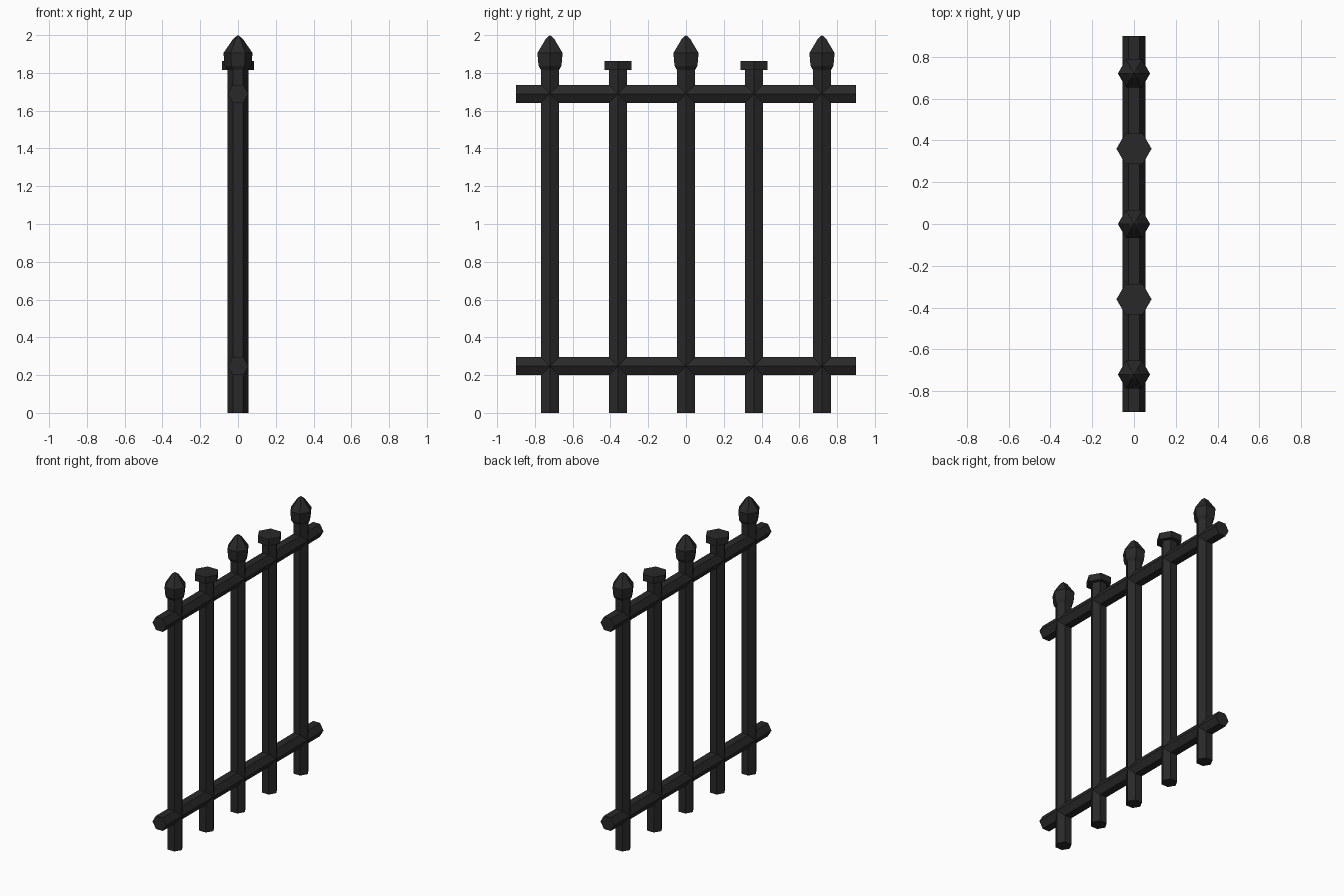
import bpy, bmesh
from math import cos, sin, pi

if "Cube" in bpy.data.objects:
    bpy.data.objects.remove(bpy.data.objects["Cube"])

SIDES = 6


def lathe(name, profile, location=(0, 0, 0), rotation=(0, 0, 0)):
    """Closed six-sided solid from (radius, height) rings; radius 0 makes a tip."""
    bm = bmesh.new()
    rings = []
    for r, z in profile:
        if r == 0:
            rings.append([bm.verts.new((0, 0, z))] * SIDES)
        else:
            rings.append([bm.verts.new((r * cos(2 * pi * i / SIDES), r * sin(2 * pi * i / SIDES), z))
                          for i in range(SIDES)])
    for low, high in zip(rings, rings[1:]):
        for i in range(SIDES):
            j = (i + 1) % SIDES
            bm.faces.new(list(dict.fromkeys((low[i], low[j], high[j], high[i]))))
    for ring in (rings[0], rings[-1]):
        if len(set(ring)) == SIDES:
            bm.faces.new(ring)
    bmesh.ops.recalc_face_normals(bm, faces=bm.faces)
    mesh = bpy.data.meshes.new(name)
    bm.to_mesh(mesh)
    bm.free()
    obj = bpy.data.objects.new(name, mesh)
    obj.location, obj.rotation_euler = location, rotation
    bpy.context.collection.objects.link(obj)
    mesh.materials.append(iron)
    return obj


iron = bpy.data.materials.new("black_iron")
iron.diffuse_color = (0.022, 0.022, 0.022, 1)
iron.use_nodes = True
iron.node_tree.nodes["Principled BSDF"].inputs["Base Color"].default_value = iron.diffuse_color

BAR = 0.055
FINIAL = [(0.055, 1.815), (0.07, 1.837), (0.077, 1.905), (0.026, 1.98), (0, 2.0)]
CAP = [(0.084, 1.815), (0.084, 1.863)]

# Uprights, alternating pointed finials and flat caps
for n in range(5):
    y = -0.72 + 0.36 * n
    lathe("post", [(BAR, 0), (BAR, 1.82)], (0, y, 0))
    if n % 2 == 0:
        lathe("finial", FINIAL, (0, y, 0))
    else:
        lathe("flat_cap", CAP, (0, y, 0))

# Horizontal rails
for name, z in (("lower_rail", 0.247), ("upper_rail", 1.689)):
    lathe(name, [(BAR, -0.9), (BAR, 0.9)], (0, 0, z), (pi / 2, 0, 0))
